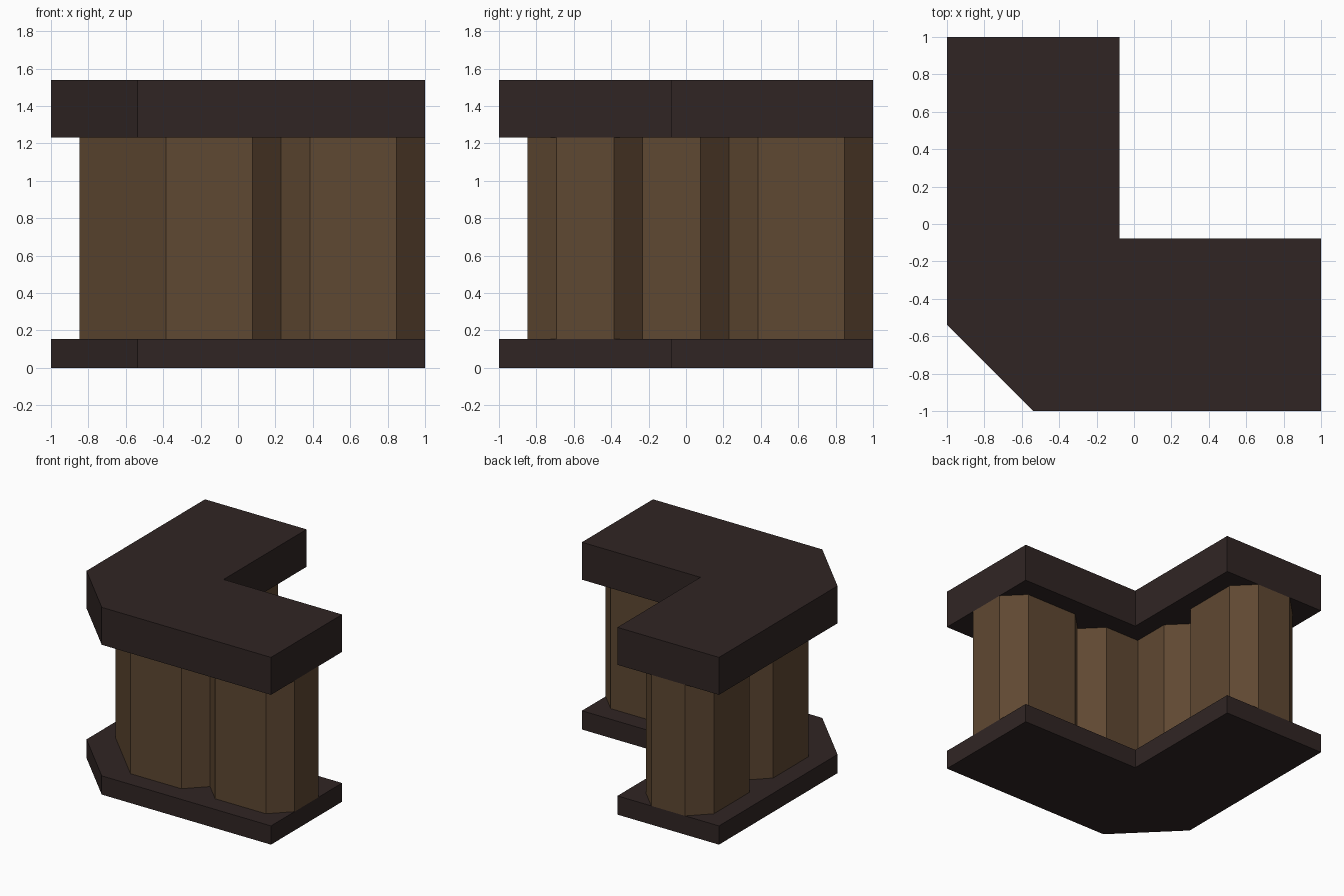
import bpy
import bmesh

cube = bpy.data.objects.get("Cube")
if cube:
    bpy.data.objects.remove(cube, do_unlink=True)

U = 1 / 13  # module: the plan is 26 modules wide


def material(name, rgb):
    mat = bpy.data.materials.new(name)
    mat.use_nodes = True
    colour = (*rgb, 1.0)
    mat.diffuse_color = colour
    bsdf = mat.node_tree.nodes["Principled BSDF"]
    bsdf.inputs["Base Color"].default_value = colour
    bsdf.inputs["Roughness"].default_value = 0.8
    return mat


def mirrored(half):
    """Complete an outline by reflecting it across the x = y diagonal."""
    other = [(y, x) for x, y in reversed(half)]
    outline = list(half)
    for p in other:
        if p not in outline:
            outline.append(p)
    return outline


def prism(name, outline, z0, z1, mat):
    """Extrude a plan outline between two heights."""
    bm = bmesh.new()
    base = bm.faces.new([bm.verts.new((x * U, y * U, z0 * U)) for x, y in outline])
    top = bmesh.ops.extrude_face_region(bm, geom=[base])
    verts = [g for g in top["geom"] if isinstance(g, bmesh.types.BMVert)]
    bmesh.ops.translate(bm, verts=verts, vec=(0, 0, (z1 - z0) * U))
    bmesh.ops.recalc_face_normals(bm, faces=bm.faces[:])
    mesh = bpy.data.meshes.new(name)
    bm.to_mesh(mesh)
    bm.free()
    mesh.materials.append(mat)
    obj = bpy.data.objects.new(name, mesh)
    bpy.context.collection.objects.link(obj)
    return obj


dark = material("dark_slab", (0.0296, 0.0185, 0.0176))
wood = material("brown_wood", (0.1144, 0.0648, 0.0319))

# L-shaped slab plan with a cut outer corner
slab = mirrored([(-7, -13), (13, -13), (13, -1), (-1, -1)])

# Grooved trunk plan: corner bundle, notch, then end bundle
trunk = mirrored([(-5, -11), (1, -11), (3, -9), (5, -11), (11, -11), (13, -9),
                  (13, -5), (11, -3), (5, -3), (3, -5), (1, -3), (-3, -3)])

prism("base_slab", slab, 0, 2, dark)
prism("trunk_wall", trunk, 2, 16, wood)
prism("top_slab", slab, 16, 20, dark)
